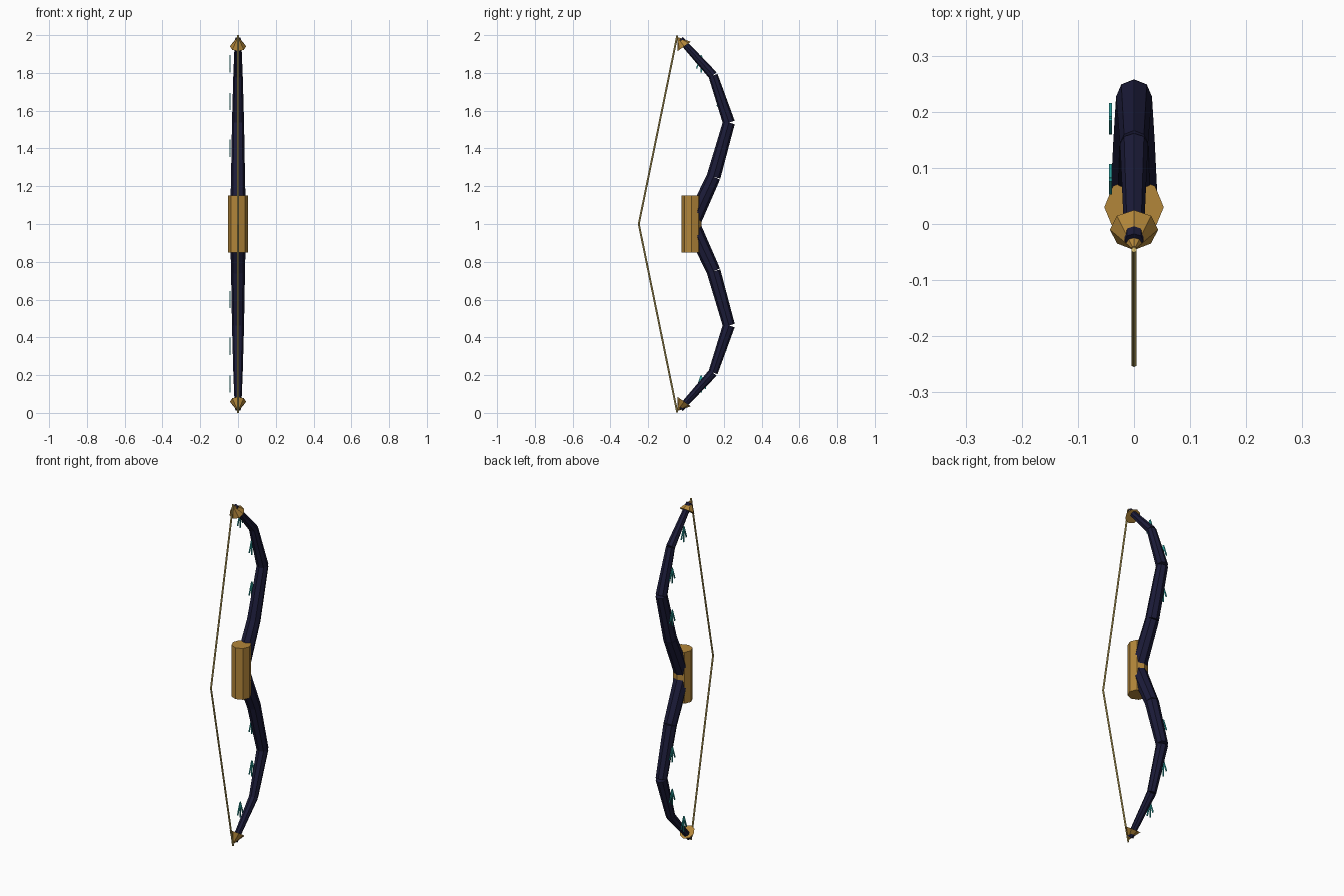
import bpy, bmesh
from mathutils import Vector, Matrix

if "Cube" in bpy.data.objects:
    bpy.data.objects.remove(bpy.data.objects["Cube"])


def material(name, rgb):
    m = bpy.data.materials.new(name)
    m.diffuse_color = (*rgb, 1)
    m.use_nodes = True
    m.node_tree.nodes["Principled BSDF"].inputs["Base Color"].default_value = m.diffuse_color
    return m


INDIGO = material("dark indigo", (0.011, 0.011, 0.040))
GOLD = material("gold", (0.45, 0.24, 0.042))
CORD = material("pale gold cord", (0.62, 0.46, 0.13))
TEAL = material("teal", (0.03, 0.46, 0.44))


def finish(name, bm, mat):
    me = bpy.data.meshes.new(name)
    bmesh.ops.recalc_face_normals(bm, faces=bm.faces)
    bm.to_mesh(me)
    bm.free()
    me.materials.append(mat)
    ob = bpy.data.objects.new(name, me)
    bpy.context.collection.objects.link(ob)
    return ob


def rod(bm, a, b, r1, r2, sides):
    """Tapered prism from a to b, both given as (y, z)."""
    a, b = Vector((0, *a)), Vector((0, *b))
    d = b - a
    rot = Vector((0, 0, 1)).rotation_difference(d).to_matrix().to_4x4()
    bmesh.ops.create_cone(bm, cap_ends=True, segments=sides, radius1=r1, radius2=r2,
                          depth=d.length, matrix=Matrix.Translation((a + b) / 2) @ rot)


# Grip
bm = bmesh.new()
rod(bm, (0.03, 0.85), (0.03, 1.15), 0.053, 0.053, 8)
finish("grip", bm, GOLD)

# Limb path: (y, height above the middle, radius)
PATH = [(0.041, 0.022, 0.042), (0.146, 0.25, 0.037), (0.227, 0.537, 0.032),
        (0.143, 0.787, 0.025), (-0.03, 0.978, 0.017)]

for side, s in (("upper", 1), ("lower", -1)):
    # Limb: separate straight sections that taper to the tip
    bm = bmesh.new()
    for (y1, z1, r1), (y2, z2, r2) in zip(PATH, PATH[1:]):
        rod(bm, (y1, 1 + s * z1), (y2, 1 + s * z2), r1, r2, 8)
    finish(side + "_limb", bm, INDIGO)

    # Pointed tip cap
    bm = bmesh.new()
    rod(bm, (-0.010, 1 + s * 0.940), (-0.043, 1 + s * 0.986), 0.043, 0.004, 8)
    finish(side + "_tip_cap", bm, GOLD)

    # Half of the drawn string
    bm = bmesh.new()
    rod(bm, (-0.046, 1 + s * 0.999), (-0.25, 1), 0.005, 0.005, 6)
    finish(side + "_string", bm, CORD)

# Arrow-shaped marks standing just off the left side of the limbs
MARKS = [(0.08, 0.848), (0.188, 0.648), (0.187, 0.40)]
for s in (1, -1):
    for i, (y, h) in enumerate(MARKS):
        bm = bmesh.new()
        z = 1 + s * h
        apex = Vector((-0.042, y, z + 0.045))
        for dy, dz in ((0, -0.045), (-0.024, -0.025), (0.024, -0.025)):
            foot = Vector((-0.042, y + dy, z + dz))
            d = apex - foot
            rot = Vector((0, 0, 1)).rotation_difference(d).to_matrix().to_4x4()
            bmesh.ops.create_cube(bm, size=1, matrix=Matrix.Translation((apex + foot) / 2) @ rot
                                  @ Matrix.Diagonal((0.005, 0.007, d.length, 1)))
        finish(f"{'upper' if s > 0 else 'lower'}_mark_{i + 1}", bm, TEAL)
